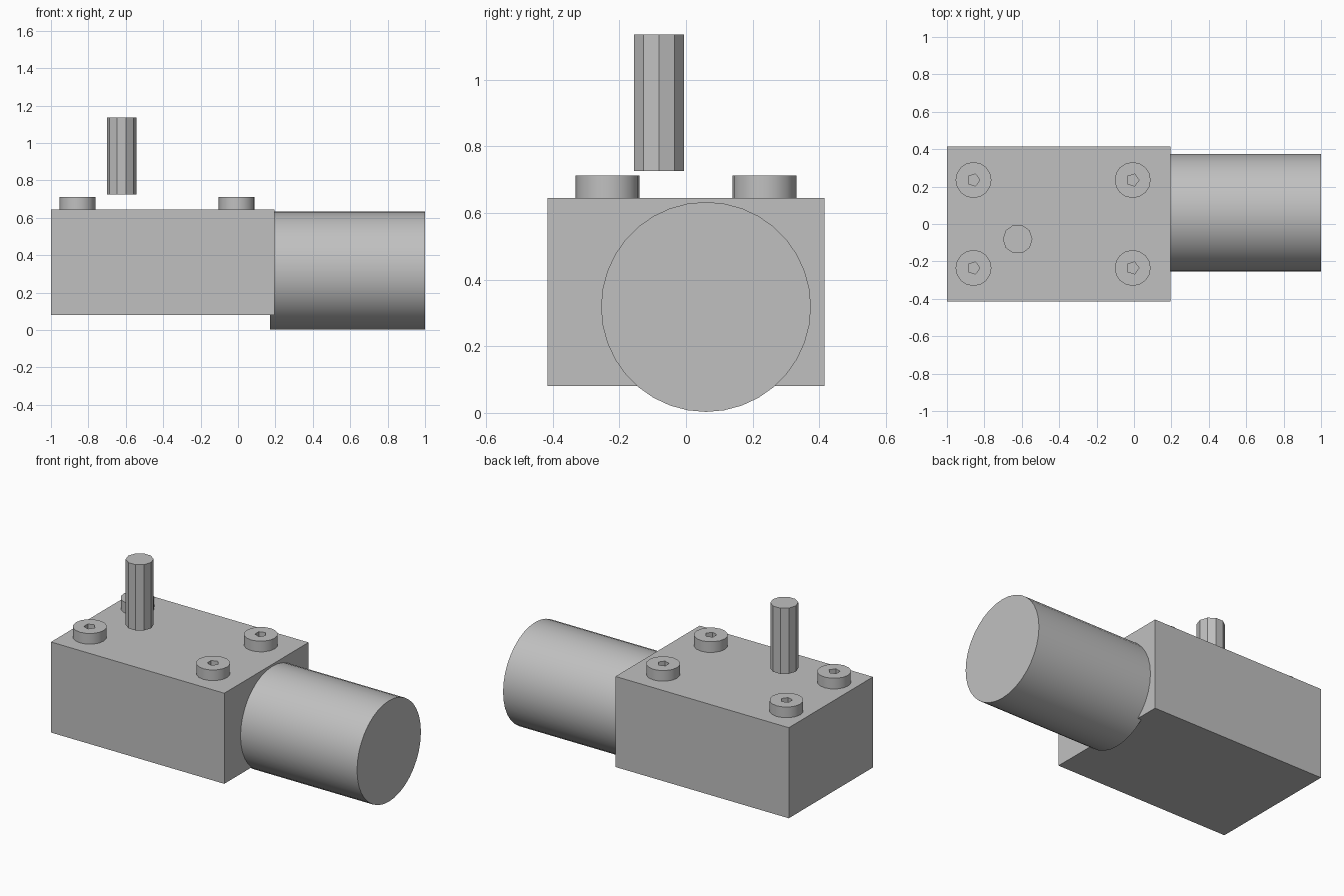
import bpy
import bmesh
from math import cos, sin, pi, radians
from mathutils import Matrix

if "Cube" in bpy.data.objects:
    bpy.data.objects.remove(bpy.data.objects["Cube"])

# One plain grey for every part
grey = bpy.data.materials.new("plain_grey")
grey.use_nodes = True
grey.diffuse_color = (0.53, 0.53, 0.53, 1)
grey.node_tree.nodes["Principled BSDF"].inputs["Base Color"].default_value = grey.diffuse_color


def finish(name, bm, location=(0, 0, 0), smooth_angle=None):
    bmesh.ops.recalc_face_normals(bm, faces=bm.faces)
    mesh = bpy.data.meshes.new(name)
    bm.to_mesh(mesh)
    bm.free()
    mesh.materials.append(grey)
    obj = bpy.data.objects.new(name, mesh)
    obj.location = location
    bpy.context.collection.objects.link(obj)
    if smooth_angle:
        bpy.ops.object.select_all(action="DESELECT")
        obj.select_set(True)
        bpy.context.view_layer.objects.active = obj
        bpy.ops.object.shade_smooth_by_angle(angle=radians(smooth_angle))
    return obj


def cylinder(name, radius, length, sides, location, axis="Z", smooth_angle=None):
    bm = bmesh.new()
    bmesh.ops.create_cone(bm, cap_ends=True, segments=sides,
                          radius1=radius, radius2=radius, depth=length)
    # Put a corner on the first axis, then lay the cylinder along its own axis
    turn = Matrix.Rotation(pi / 2, 4, "Z")
    if axis == "X":
        turn = Matrix.Rotation(pi / 2, 4, "Y") @ turn
    bmesh.ops.transform(bm, matrix=turn, verts=bm.verts)
    return finish(name, bm, location, smooth_angle)


def ring(bm, radius, sides, z):
    return [bm.verts.new((radius * cos(2 * pi * i / sides),
                          radius * sin(2 * pi * i / sides), z)) for i in range(sides)]


def wall(bm, low, high):
    for i in range(len(low)):
        j = (i + 1) % len(low)
        bm.faces.new((low[i], low[j], high[j], high[i]))


def socket_screw(name, x, y, z):
    radius, height, socket_radius, depth = 0.096, 0.067, 0.034, 0.035
    bm = bmesh.new()
    base, rim = ring(bm, radius, 16, 0), ring(bm, radius, 16, height)
    floor = ring(bm, socket_radius, 5, height - depth)
    mouth = ring(bm, socket_radius, 5, height)
    wall(bm, base, rim)
    wall(bm, floor, mouth)
    bm.faces.new(base)
    bm.faces.new(floor)
    # Flat top between the rim and the socket mouth
    edges = [e for e in bm.edges if all(abs(v.co.z - height) < 1e-5 for v in e.verts)]
    bmesh.ops.triangle_fill(bm, edges=edges, use_beauty=True)
    return finish(name, bm, (x, y, z), 30)


# Gearbox block
bm = bmesh.new()
bmesh.ops.create_cube(bm, size=1)
bmesh.ops.scale(bm, vec=(1.196, 0.83, 0.565), verts=bm.verts)
finish("gearbox_block", bm, (-0.402, 0, 0.363))

# Motor body, sunk slightly into the block
cylinder("motor_body", 0.315, 0.828, 36, (0.586, 0.06, 0.318), "X", 30)

# Faceted output shaft, standing clear of the block
cylinder("output_shaft", 0.079, 0.41, 10, (-0.622, -0.081, 0.931))

# Four cap screws
for side, x in (("right", -0.858), ("left", -0.007)):
    for end, y in (("front", -0.235), ("back", 0.235)):
        socket_screw(f"{end}_{side}_screw", x, y, 0.645)
